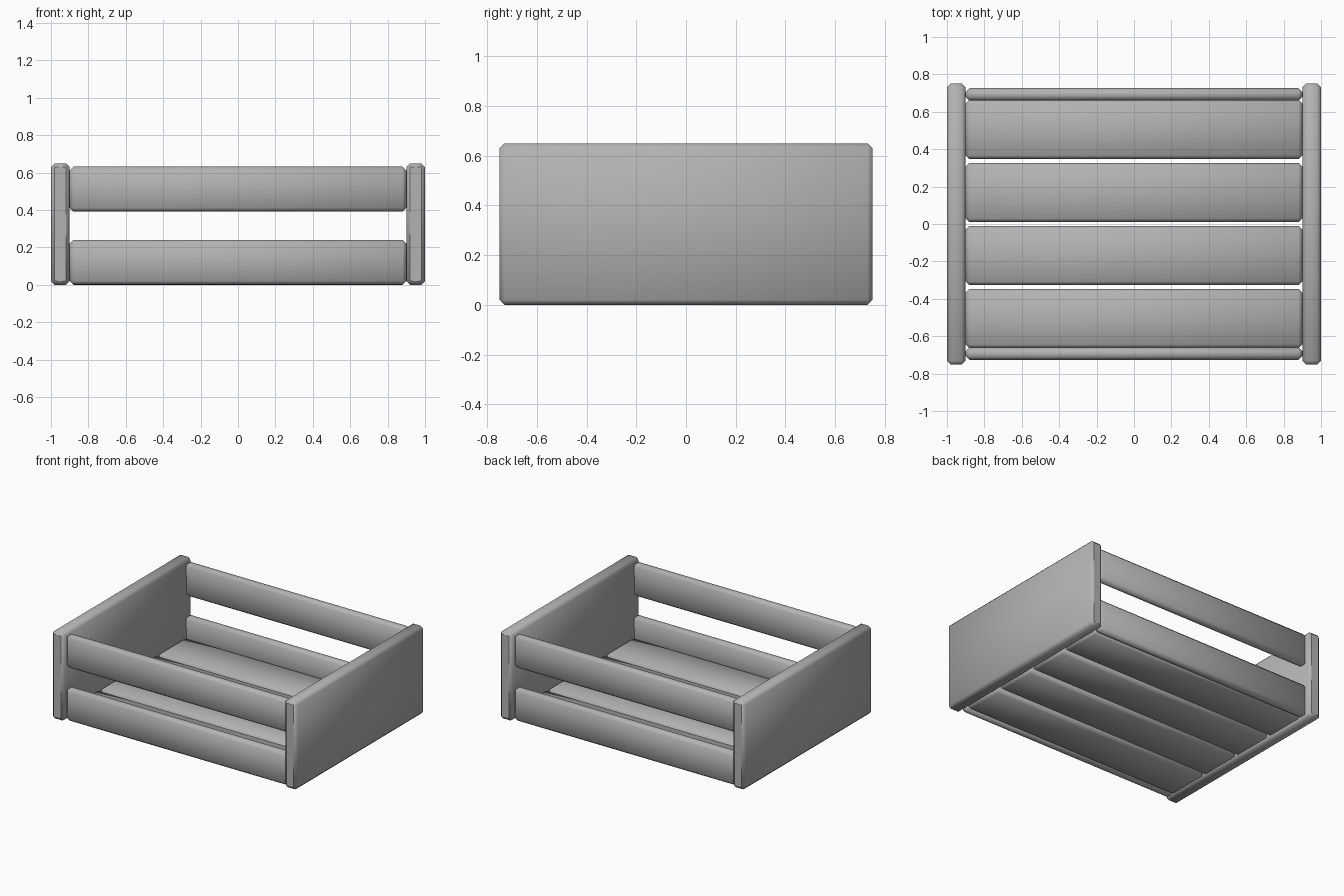
import bpy
import bmesh
from mathutils import Vector

if "Cube" in bpy.data.objects:
    bpy.data.objects.remove(bpy.data.objects["Cube"])

# Mid-grey finish
grey = bpy.data.materials.new("grey")
grey.diffuse_color = (0.45, 0.45, 0.45, 1)
grey.use_nodes = True
grey.node_tree.nodes["Principled BSDF"].inputs["Base Color"].default_value = grey.diffuse_color


def board(name, centre, size, bevel=0.02, flat_ends=False):
    """Chamfered plank with soft shading, optionally crisp narrow y ends."""
    bm = bmesh.new()
    bmesh.ops.create_cube(bm, size=1)
    bmesh.ops.scale(bm, vec=Vector(size), verts=bm.verts)
    bmesh.ops.bevel(bm, geom=bm.edges[:], offset=bevel, segments=1,
                    affect='EDGES', profile=0.5)
    bm.normal_update()
    for f in bm.faces:
        f.smooth = not (flat_ends and abs(f.normal.y) > 0.9)
    me = bpy.data.meshes.new(name)
    bm.to_mesh(me)
    bm.free()
    me.materials.append(grey)
    ob = bpy.data.objects.new(name, me)
    ob.location = centre
    bpy.context.collection.objects.link(ob)
    return ob


# Solid end panels
for side, x in (("left", -0.95), ("right", 0.95)):
    board(f"{side}_end_panel", (x, 0, 0.325), (0.1, 1.5, 0.65), 0.02, True)

# Two slats on the front and on the back
for side, y in (("front", -0.693), ("back", 0.693)):
    for level, z in (("lower", 0.121), ("upper", 0.512)):
        board(f"{side}_{level}_slat", (0, y, z), (1.8, 0.066, 0.24))

# Four floor slats
for i in range(4):
    board(f"floor_slat_{i + 1}", (0, (i - 1.5) * 0.337, 0.045), (1.8, 0.317, 0.09))
